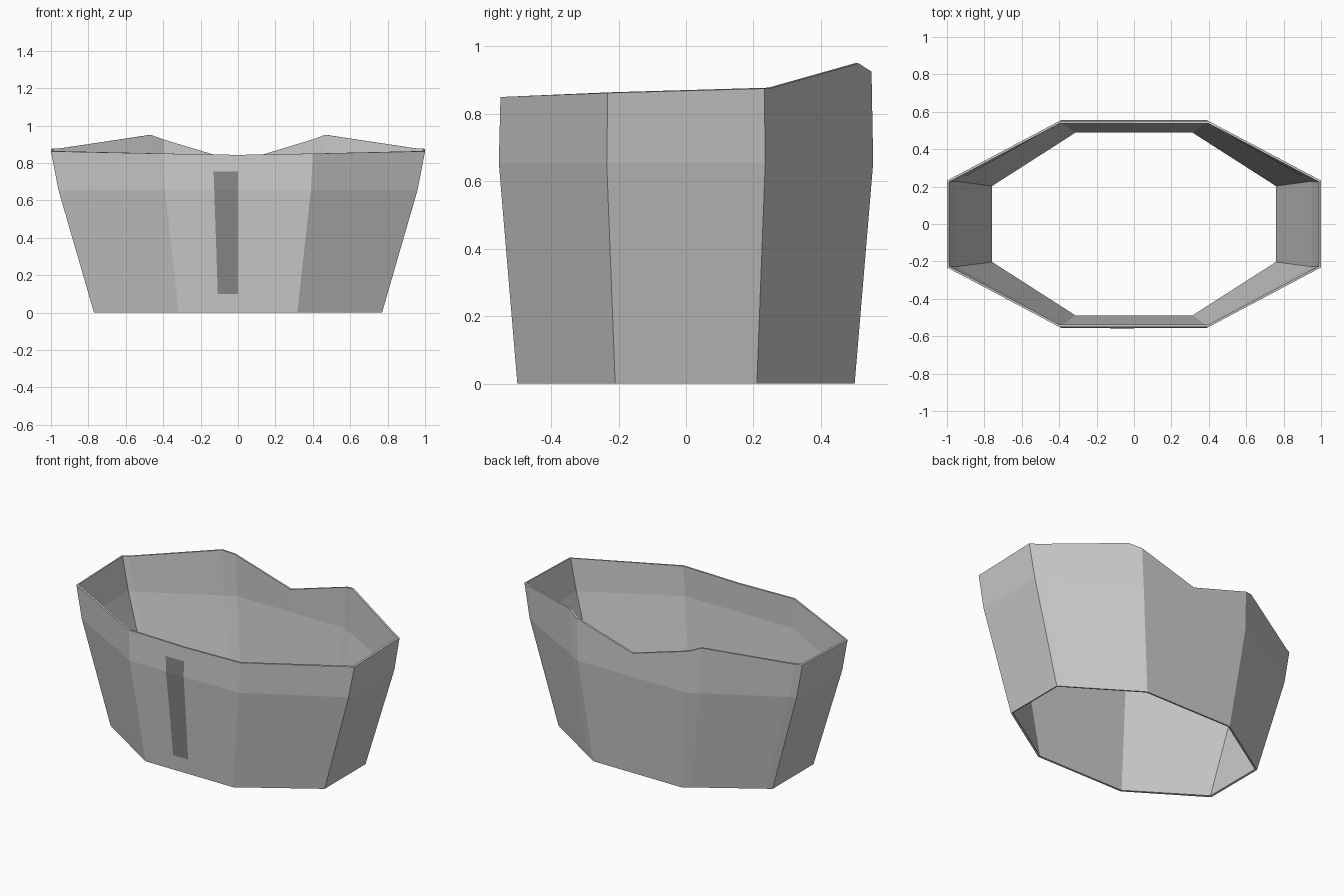
import bpy

if "Cube" in bpy.data.objects:
    bpy.data.objects.remove(bpy.data.objects["Cube"])


def make_object(name, verts, faces):
    mesh = bpy.data.meshes.new(name)
    mesh.from_pydata(verts, [], faces)
    mesh.update()
    obj = bpy.data.objects.new(name, mesh)
    bpy.context.collection.objects.link(obj)
    return obj


def outline(front_x, front_y, side_x, side_y):
    """Right half of an octagon, front to back, with extra points on the rear diagonal."""
    pts = [(0, -front_y), (front_x, -front_y), (side_x, -side_y), (side_x, side_y)]
    for t in (0.07, 0.88):
        pts.append((side_x + (front_x - side_x) * t, side_y + (front_y - side_y) * t))
    return pts + [(front_x, front_y), (0, front_y)]


# Octagonal wall: base, bend line and shaped rim with a notch at the back
rim_z = [0.843, 0.85, 0.862, 0.875, 0.877, 0.95, 0.925, 0.805]
n = len(rim_z)
rings = [
    (outline(0.317, 0.50, 0.77, 0.21), [0.0] * n),
    (outline(0.39, 0.555, 0.96, 0.235), [0.655] * n),
    (outline(0.40, 0.55, 1.0, 0.232), rim_z),
]
verts = [(x, y, z) for pts, zs in rings for (x, y), z in zip(pts, zs)]
faces = [(r * n + i, r * n + i + 1, (r + 1) * n + i + 1, (r + 1) * n + i)
         for r in range(2) for i in range(n - 1)]
shell = make_object("octagonal_shell", verts, faces)
mirror = shell.modifiers.new("mirror", 'MIRROR')
mirror.use_clip = True
wall = shell.modifiers.new("wall", 'SOLIDIFY')
wall.thickness = 0.012
wall.offset = -1
wall.use_even_offset = True

# Dark strip lying on the front face, following its bend
strip_rows = [(-0.108, -0.512, 0.10), (-0.127, -0.558, 0.655), (-0.131, -0.556, 0.755)]
verts = [v for x, y, z in strip_rows for v in ((x, y, z), (0, y, z))]
strip = make_object("front_strip", verts, [(0, 1, 3, 2), (2, 3, 5, 4)])
dark = bpy.data.materials.new("dark_grey")
dark.diffuse_color = (0.25, 0.25, 0.25, 1)
dark.use_nodes = True
dark.node_tree.nodes["Principled BSDF"].inputs["Base Color"].default_value = dark.diffuse_color
strip.data.materials.append(dark)
